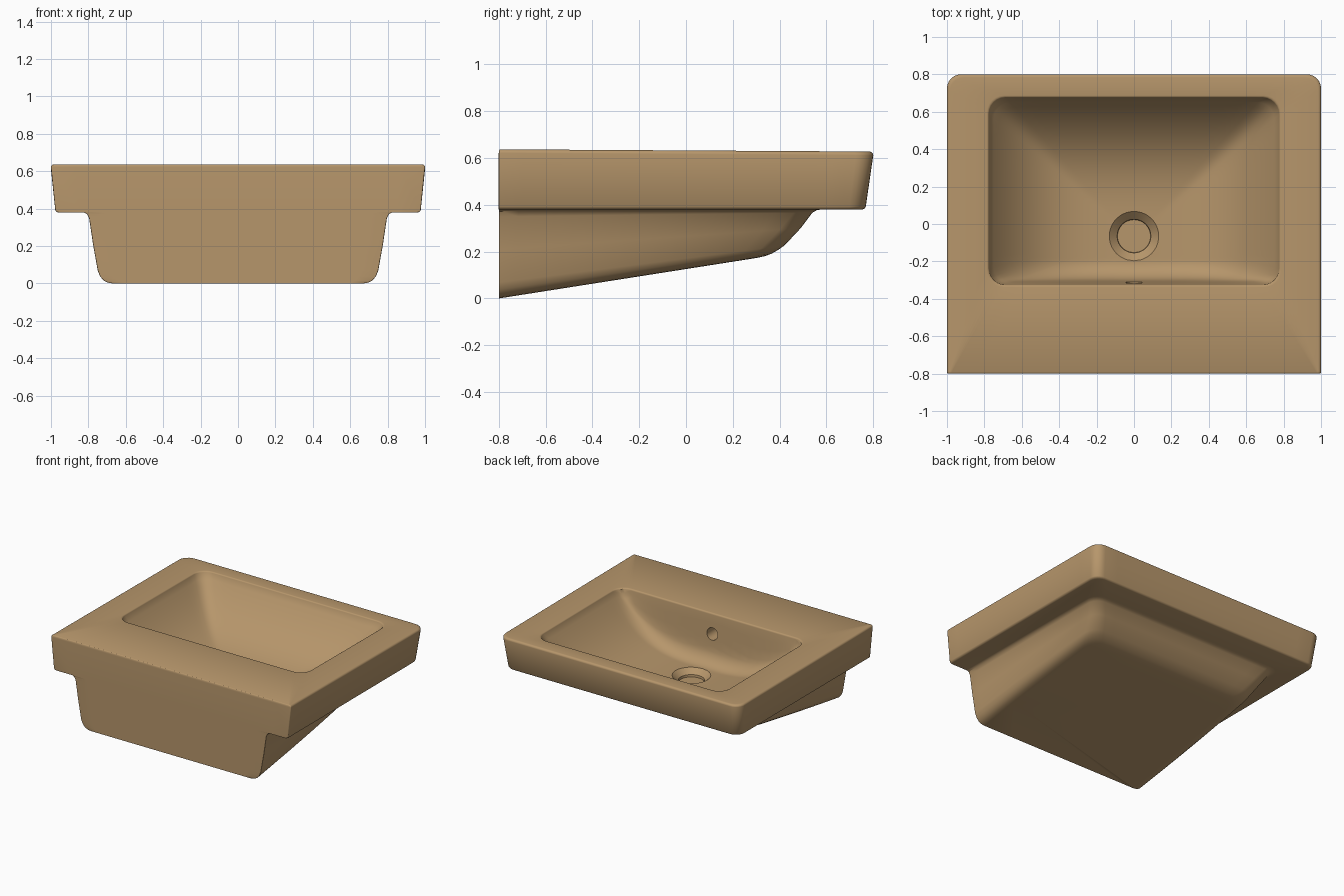
import bpy, bmesh
from math import sin, cos, pi, sqrt, atan2, radians
from mathutils import Vector

cube = bpy.data.objects.get("Cube")
if cube:
    bpy.data.objects.remove(cube)

FRONT, TOP, UNDER = -0.8, 0.637, 0.38
DRAIN_Y, DRAIN_R = -0.065, 0.132
BOWL_W, BOWL_F, BOWL_B = 0.775, -0.325, 0.675


def deck(x, y):
    """Top surface, falling slightly toward the back."""
    return TOP - 0.006 * (y - FRONT)


def belly(y):
    """Sloping underside of the bowl housing."""
    return 0.157 * (y - FRONT)


def rounded_rect(w, f, b, rf, rb, height, arc=6, edge=16):
    """Counter-clockwise outline with separate front and back corner radii."""
    corners = [(w - rb, b - rb, rb), (rb - w, b - rb, rb),
               (rf - w, f + rf, rf), (w - rf, f + rf, rf)]
    arcs = []
    for i, (cx, cy, r) in enumerate(corners):
        angles = [pi / 2 * (i + k / arc) for k in range(arc + 1)]
        arcs.append([Vector((cx + r * cos(a), cy + r * sin(a), 0)) for a in angles])
    pts = []
    for i, corner in enumerate(arcs):
        nxt = arcs[(i + 1) % 4][0]
        pts += corner
        pts += [corner[-1].lerp(nxt, k / edge) for k in range(1, edge)]
    for p in pts:
        p.z = height(p.x, p.y)
    return pts


def bowl_height(x, y):
    """Concave sides and back, with a steep filleted wall at the front."""
    side = min(abs(x) / BOWL_W, 1) ** 3.2
    back = min(max((y + 0.06) / (BOWL_B + 0.06), 0), 1) ** 3
    floor = min((side ** 6 + back ** 6) ** (1 / 6), 1)
    d = max(y - BOWL_F, 0)
    if d < 0.02:
        wall = 1 - 0.64 * d / 0.02
    else:
        u = max(1 - (d - 0.02) / 0.11, 0)
        wall = 0.36 * (1 - sqrt(1 - u * u))
    return 0.268 + (deck(x, y) - 0.012 - 0.268) * (floor + (1 - floor) * wall)


def circle_like(outline, r, z=None):
    """Circle round the drain, matched point for point to an outline."""
    pts = []
    for p in outline:
        a = atan2(p.y - DRAIN_Y, p.x)
        q = Vector((r * cos(a), DRAIN_Y + r * sin(a), 0))
        q.z = bowl_height(q.x, q.y) if z is None else z
        pts.append(q)
    return pts


rings = []
mouth = rounded_rect(BOWL_W, BOWL_F, BOWL_B, 0.09, 0.09, deck)

# Drain recess
rings.append(circle_like(mouth, 0.088, 0.215))
rings.append(circle_like(mouth, 0.09, 0.232))
rim = circle_like(mouth, DRAIN_R)
rings.append(rim)

# Bowl surface
steps = 26
for i in range(1, steps + 1):
    ring = []
    for a, b in zip(rim, mouth):
        p = a.lerp(b, i / steps)
        p.z = bowl_height(p.x, p.y)
        ring.append(p)
    rings.append(ring)

# Rounded lip of the bowl opening
for k in range(1, 5):
    a = pi / 2 * k / 4
    out, drop = 0.012 * (1 - cos(a)), 0.012 * (1 - sin(a))
    rings.append(rounded_rect(BOWL_W + out, BOWL_F - out, BOWL_B + out, 0.09, 0.09,
                              lambda x, y: deck(x, y) - drop))

# Rounded outer edge of the deck
for k in range(5):
    a = pi / 2 * k / 4
    gap, drop = 0.016 * (1 - sin(a)), 0.016 * (1 - cos(a))
    rings.append(rounded_rect(1 - gap, FRONT + gap * 0.4, 0.8 - gap, 0.008, 0.075,
                              lambda x, y: deck(x, y) - drop))

# Tapered slab sides and lower edge
for w, b, z in ((0.977, 0.768, 0.392), (0.972, 0.763, 0.384), (0.962, 0.753, UNDER)):
    rings.append(rounded_rect(w, FRONT, b, 0.006, 0.07, lambda x, y: z))

# Bowl housing: half width, back edge, fraction of the way down, corner radius
housing = ((0.825, 0.575, 0, 0.08), (0.808, 0.558, 0.02, 0.08), (0.796, 0.54, 0.08, 0.08),
           (0.775, 0.49, 0.45, 0.09), (0.75, 0.42, 0.82, 0.1), (0.738, 0.392, 0.9, 0.1),
           (0.718, 0.365, 0.96, 0.1), (0.695, 0.335, 0.99, 0.1), (0.67, 0.3, 1, 0.1))
for w, b, f, r in housing:
    ring = rounded_rect(w, FRONT + 0.0005, b, 0.004, r,
                        lambda x, y: UNDER + (belly(y) - UNDER) * f)
    for p in ring:
        p.x *= 1 - 0.07 * f * ((p.y - FRONT) / 1.35) ** 2
    rings.append(ring)

# Skin the rings into one closed body
bm = bmesh.new()
loops = [[bm.verts.new(p) for p in ring] for ring in rings]
count = len(mouth)
for a, b in zip(loops, loops[1:]):
    for i in range(count):
        j = (i + 1) % count
        bm.faces.new((a[i], a[j], b[j], b[i]))
bm.faces.new(loops[0])
bm.faces.new(loops[-1])
bmesh.ops.recalc_face_normals(bm, faces=bm.faces)
mesh = bpy.data.meshes.new("basin")
bm.to_mesh(mesh)
bm.free()
basin = bpy.data.objects.new("basin", mesh)
bpy.context.collection.objects.link(basin)

# Tan ceramic material
tan = bpy.data.materials.new("tan_ceramic")
tan.use_nodes = True
colour = (0.47, 0.305, 0.147, 1)
tan.diffuse_color = colour
tan.node_tree.nodes["Principled BSDF"].inputs["Base Color"].default_value = colour
mesh.materials.append(tan)

# Overflow hole in the steep bowl wall
bpy.ops.mesh.primitive_cylinder_add(vertices=32, radius=0.045, depth=0.16,
                                    location=(0, -0.34, 0.485), rotation=(pi / 2, 0, 0))
cutter = bpy.context.object
cutter.name = "overflow_cutter"
cutter.hide_render = True
cutter.data.materials.append(tan)
cut = basin.modifiers.new("overflow_hole", 'BOOLEAN')
cut.operation = 'DIFFERENCE'
cut.solver = 'EXACT'
cut.object = cutter
bpy.ops.object.select_all(action='DESELECT')
basin.select_set(True)
bpy.context.view_layer.objects.active = basin
bpy.ops.object.modifier_apply(modifier=cut.name)
bpy.data.objects.remove(cutter)
bpy.ops.object.shade_smooth_by_angle(angle=radians(38))
